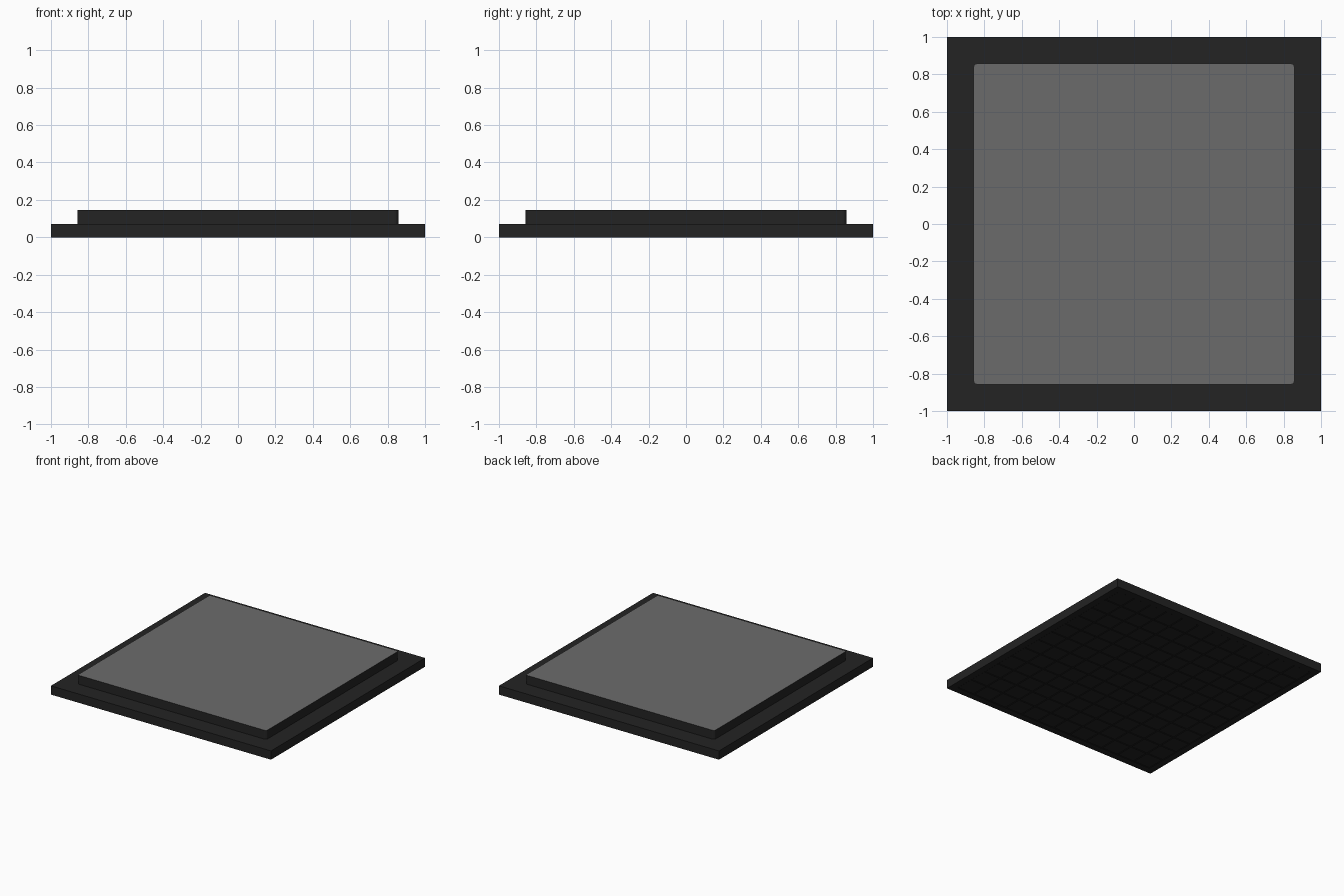
import bpy, bmesh

cube = bpy.data.objects.get("Cube")
if cube:
    bpy.data.objects.remove(cube, do_unlink=True)


def material(name, value):
    mat = bpy.data.materials.new(name)
    mat.use_nodes = True
    color = (value, value, value, 1)
    mat.diffuse_color = color
    mat.node_tree.nodes["Principled BSDF"].inputs["Base Color"].default_value = color
    return mat


CHARCOAL = material("charcoal", 0.017)
GREY = material("mid grey", 0.148)


def slab(name, half, bottom, top, mats):
    """Square slab, returned as an object and an editable mesh."""
    bm = bmesh.new()
    bmesh.ops.create_cube(bm, size=1)
    for v in bm.verts:
        v.co.x *= 2 * half
        v.co.y *= 2 * half
        v.co.z = top if v.co.z > 0 else bottom
    mesh = bpy.data.meshes.new(name)
    for mat in mats:
        mesh.materials.append(mat)
    obj = bpy.data.objects.new(name, mesh)
    bpy.context.collection.objects.link(obj)
    return obj, bm


def finish(obj, bm):
    bm.normal_update()
    bm.to_mesh(obj.data)
    bm.free()


def faces_towards(bm, sign):
    bm.normal_update()
    return [f for f in bm.faces if f.normal.z * sign > 0.9]


# Wide base with a shallow grid of panels pressed into the underside
base, bm = slab("base_plate", 1.0, 0.0, 0.072, [CHARCOAL])
underside = faces_towards(bm, -1)
bmesh.ops.inset_region(bm, faces=underside, thickness=0.08)
bmesh.ops.subdivide_edges(bm, edges=list(underside[0].edges), cuts=11, use_grid_fill=True)
panels = [f for f in faces_towards(bm, -1) if f.calc_area() < 0.03]
bmesh.ops.inset_individual(bm, faces=panels, thickness=0.006, depth=-0.003)
finish(base, bm)

# Raised pad: rounded upright corners, dark sides, grey top
pad, bm = slab("raised_pad", 0.858, 0.072, 0.145, [CHARCOAL, GREY])
uprights = [e for e in bm.edges if abs(e.verts[0].co.z - e.verts[1].co.z) > 0.01]
bmesh.ops.bevel(bm, geom=uprights, offset=0.02, segments=3, profile=0.5, affect='EDGES')
for face in faces_towards(bm, 1):
    face.material_index = 1
finish(pad, bm)
